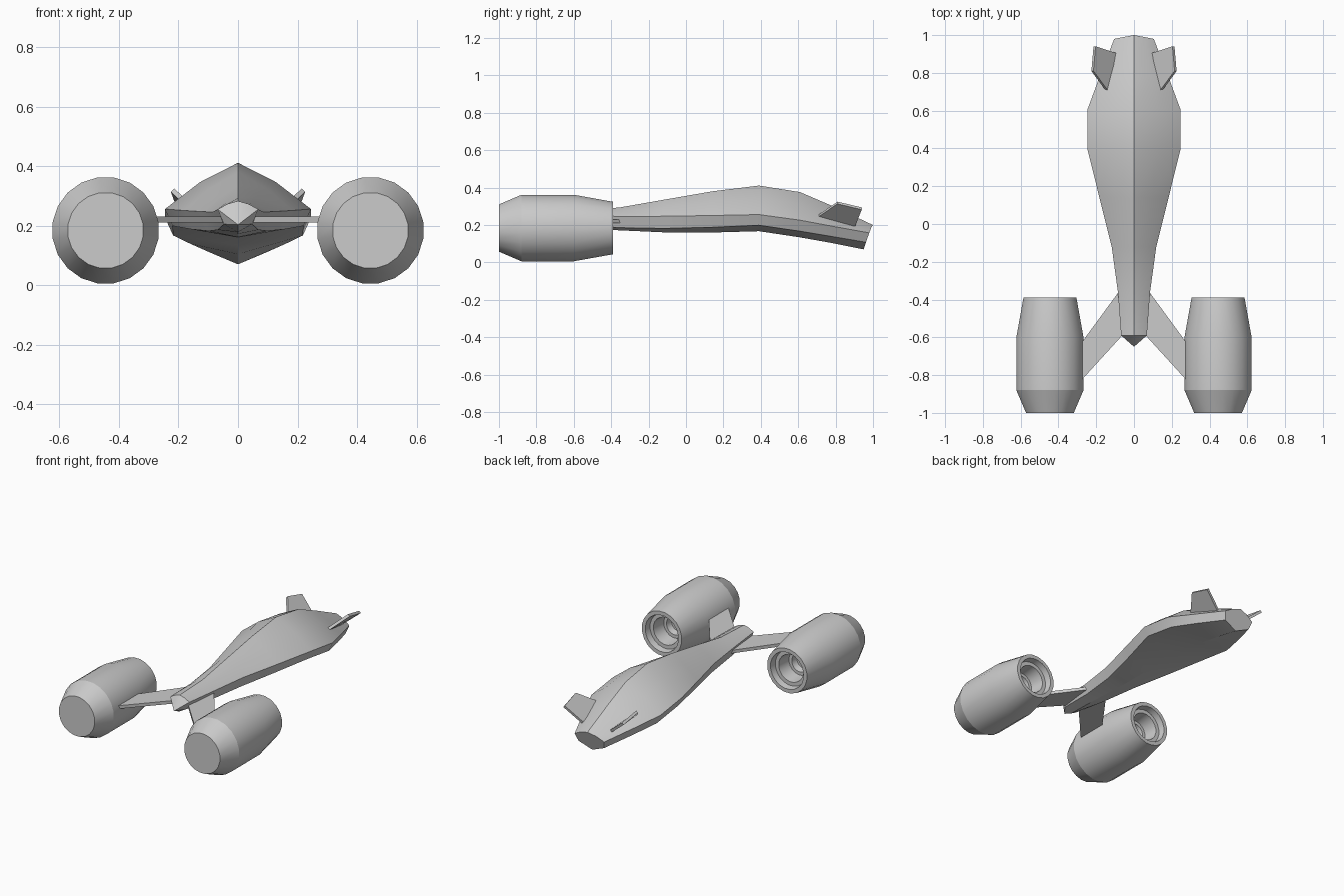
import bpy, bmesh
from math import sin, cos, pi, radians
from mathutils import Vector

if "Cube" in bpy.data.objects:
    bpy.data.objects.remove(bpy.data.objects["Cube"])


def make_object(name, bm, smooth=None):
    bmesh.ops.recalc_face_normals(bm, faces=bm.faces)
    mesh = bpy.data.meshes.new(name)
    bm.to_mesh(mesh)
    bm.free()
    ob = bpy.data.objects.new(name, mesh)
    bpy.context.collection.objects.link(ob)
    if smooth:
        bpy.ops.object.select_all(action='DESELECT')
        ob.select_set(True)
        bpy.context.view_layer.objects.active = ob
        bpy.ops.object.shade_smooth_by_angle(angle=radians(smooth))
    return ob


def loft(bm, sections):
    """Skin closed rings of equal size; returns the rings of vertices."""
    rings = [[bm.verts.new(p) for p in s] for s in sections]
    for a, b in zip(rings, rings[1:]):
        for i in range(len(a)):
            j = (i + 1) % len(a)
            bm.faces.new((a[i], a[j], b[j], b[i]))
    return rings


def plate(name, corners, thickness):
    """Flat four-cornered panel, thickened evenly about its middle."""
    c = [Vector(p) for p in corners]
    n = (c[2] - c[0]).cross(c[3] - c[1]).normalized() * thickness / 2
    bm = bmesh.new()
    rings = loft(bm, [[p - n for p in c], [p + n for p in c]])
    for r in rings:
        bm.faces.new(r)
    return make_object(name, bm)


# Hull: y, edge half width, ridge z, edge z, lower half width, lower z, keel z
STATIONS = [
    (-0.59, 0.068, 0.283, 0.255, 0.047, 0.205, 0.178),
    (-0.36, 0.085, 0.293, 0.246, 0.068, 0.186, 0.172),
    (-0.12, 0.118, 0.335, 0.247, 0.098, 0.182, 0.161),
    (0.14, 0.183, 0.380, 0.251, 0.158, 0.188, 0.160),
    (0.39, 0.245, 0.411, 0.256, 0.220, 0.199, 0.167),
    (0.61, 0.245, 0.376, 0.226, 0.218, 0.167, 0.134),
    (0.78, 0.182, 0.303, 0.194, 0.160, 0.139, 0.104),
    (0.98, 0.105, 0.200, 0.158, 0.090, 0.108, 0.070),
]


def hull_section(y, w, top, edge, wl, low, keel):
    back = y > 0.9
    yt, yl, yk = (1.0, 0.962, 0.95) if back else (y, y, y)  # raked stern
    mid = (0.52 * w, (y + yt) / 2, 0.48 * top + 0.52 * edge + 0.065 * w)
    right = [mid, (w, y, edge), (wl, yl, low)]
    left = [(-x, b, z) for x, b, z in reversed(right)]
    return [(0, yt, top)] + right + [(0, yk, keel)] + left


bm = bmesh.new()
rings = loft(bm, [hull_section(*s) for s in STATIONS])
tip = bm.verts.new((0, -0.65, 0.203))
first = rings[0]
for i in range(len(first)):
    bm.faces.new((first[i], first[(i + 1) % len(first)], tip))
bm.faces.new(rings[-1])
make_object("hull", bm, 20)

# Engine pods: lathed profile (radius, y), hollow at the rear
PROFILE = [(0.128, -1.0), (0.18, -0.88), (0.18, -0.60), (0.142, -0.39),
           (0.118, -0.39), (0.112, -0.43), (0.088, -0.43), (0.078, -0.52),
           (0.058, -0.52), (0.05, -0.56)]
SIDES = 20

for side, label in ((1, "right"), (-1, "left")):
    bm = bmesh.new()
    angles = [2 * pi * (i + 0.5) / SIDES for i in range(SIDES)]
    rings = loft(bm, [[(side * 0.445 + r * cos(a), y, 0.184 + r * sin(a))
                       for a in angles] for r, y in PROFILE])
    bm.faces.new(rings[0])
    bm.faces.new(rings[-1])
    make_object(label + "_engine", bm, 20)

    # Swept pylon from the hull into the pod
    plate(label + "_pylon",
          [(side * x, y, 0.22) for x, y in
           ((0.03, -0.29), (0.29, -0.645), (0.29, -0.84), (0.03, -0.555))],
          0.02)

    # Small canted fin near the stern
    plate(label + "_fin",
          [(side * x, y, z) for x, y, z in
           ((0.139, 0.70, 0.244), (0.220, 0.81, 0.319),
            (0.209, 0.94, 0.288), (0.101, 0.905, 0.199))],
          0.016)
